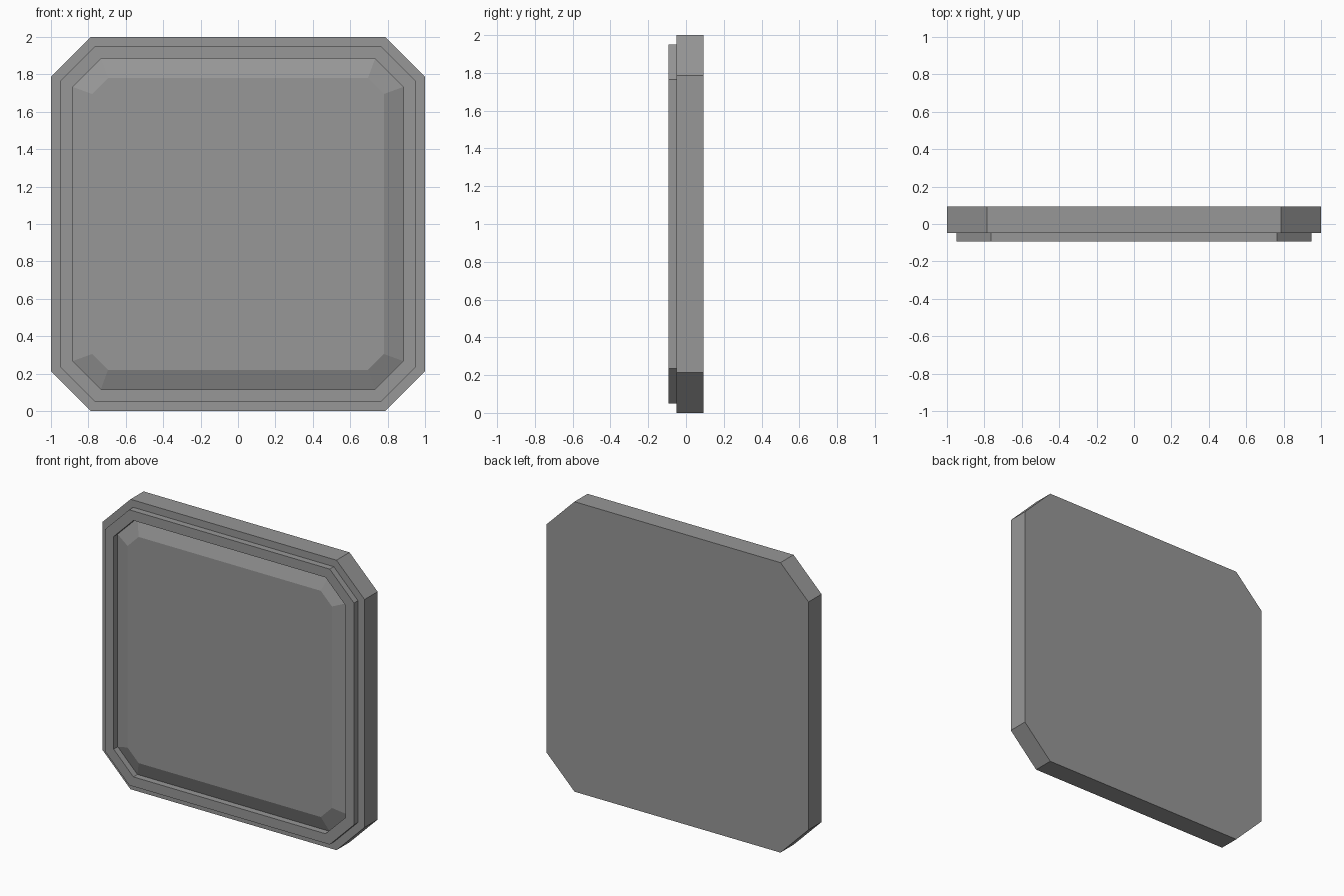
import bpy, bmesh

if "Cube" in bpy.data.objects:
    bpy.data.objects.remove(bpy.data.objects["Cube"])

# Dark grey finish shared by all parts
grey = bpy.data.materials.new("dark_grey")
grey.diffuse_color = (0.31, 0.31, 0.31, 1)
grey.use_nodes = True
grey.node_tree.nodes["Principled BSDF"].inputs["Base Color"].default_value = grey.diffuse_color


def ring(bm, half, flat, y):
    """Chamfered square in the xz plane: half width and half length of its straight sides."""
    pts = [(flat, half), (half, flat), (half, -flat), (flat, -half),
           (-flat, -half), (-half, -flat), (-half, flat), (-flat, half)]
    return [bm.verts.new((x, y, z + 1)) for x, z in pts]


def loft(name, profile, cap_start=False, cap_end=False):
    """Skin chamfered squares given back to front as (half, flat, y)."""
    bm = bmesh.new()
    rings = [ring(bm, *p) for p in profile]
    for a, b in zip(rings, rings[1:]):
        for i in range(8):
            j = (i + 1) % 8
            bm.faces.new((a[j], a[i], b[i], b[j]))
    if cap_start:
        bm.faces.new(rings[0])
    if cap_end:
        bm.faces.new(rings[-1][::-1])
    me = bpy.data.meshes.new(name)
    bm.to_mesh(me)
    bm.free()
    me.materials.append(grey)
    ob = bpy.data.objects.new(name, me)
    bpy.context.collection.objects.link(ob)
    return ob


BACK, STEP, FRONT = 0.093, -0.049, -0.093

# Backing slab with a raised rim and a shallow recess
loft("frame", [(1.0, 0.786, BACK), (1.0, 0.786, STEP),
               (0.95, 0.765, STEP), (0.95, 0.765, FRONT),
               (0.884, 0.733, FRONT), (0.884, 0.733, STEP)], cap_start=True)

# Bevelled panel filling the recess
loft("raised_panel", [(0.884, 0.733, STEP), (0.78, 0.695, -0.09)], cap_end=True)
